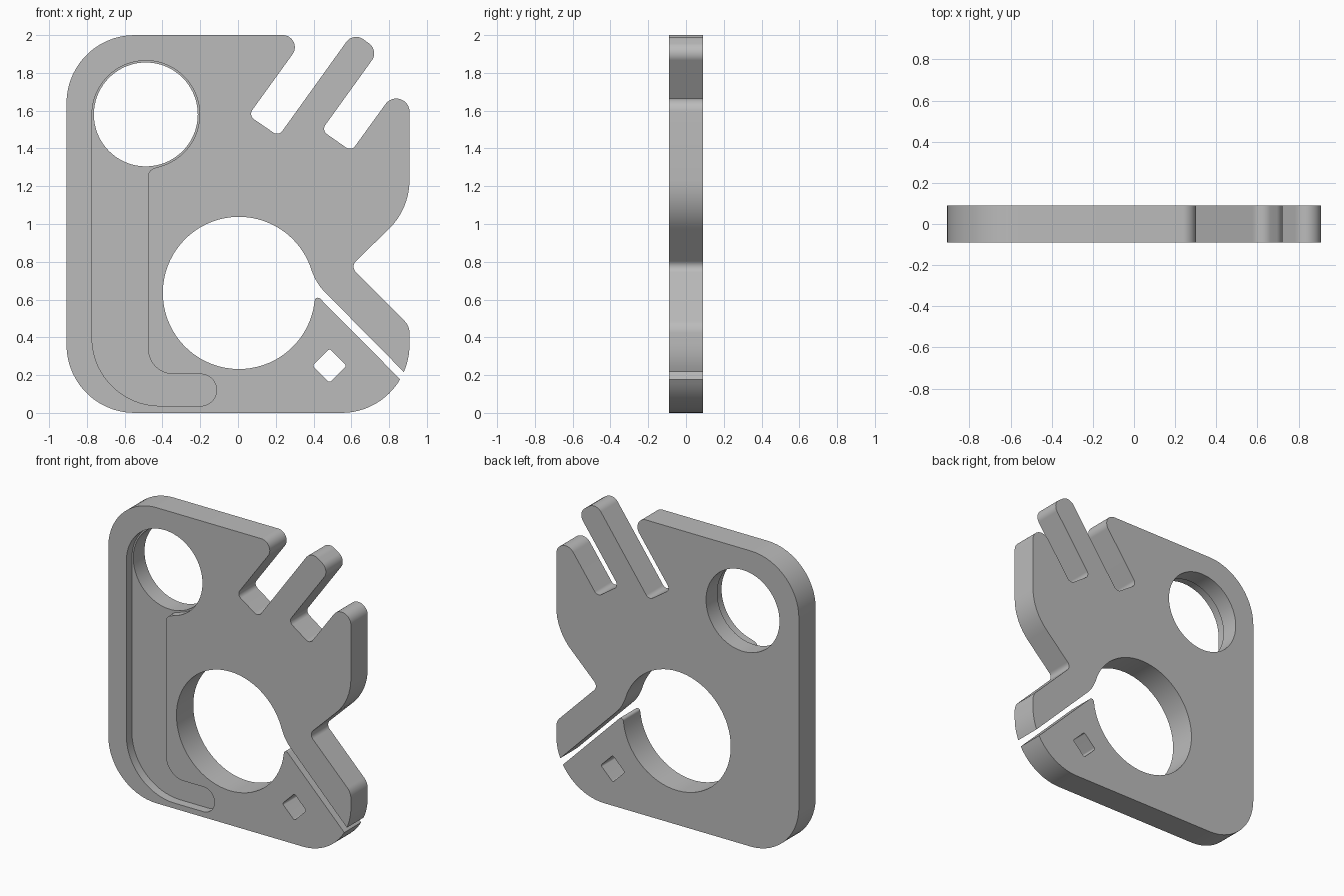
import bpy, bmesh
from math import radians, sin, cos, tan, pi, ceil, atan2
from mathutils import Vector

if "Cube" in bpy.data.objects:
    bpy.data.objects.remove(bpy.data.objects["Cube"])

HALF = 0.09            # half the plate thickness
GROOVE_DEPTH = 0.06

grey = bpy.data.materials.new("plain_grey")
grey.use_nodes = True
grey.diffuse_color = (0.5, 0.5, 0.5, 1)
grey.node_tree.nodes["Principled BSDF"].inputs["Base Color"].default_value = (0.5, 0.5, 0.5, 1)


def arc(cx, cz, r, start, end):
    """Points on an arc, angles in degrees, as unrounded corners."""
    n = max(2, ceil(abs(end - start) / 5))
    angles = [radians(start + (end - start) * i / n) for i in range(n + 1)]
    return [(cx + r * cos(a), cz + r * sin(a), 0) for a in angles]


def rounded(corners):
    """Replace each corner (x, z, radius) by a tangent fillet."""
    points = []
    for i, (x, z, r) in enumerate(corners):
        p = Vector((x, z))
        if r == 0:
            points.append(p)
            continue
        a = (Vector(corners[i - 1][:2]) - p).normalized()
        b = (Vector(corners[(i + 1) % len(corners)][:2]) - p).normalized()
        half = a.angle(b) / 2
        centre = p + (a + b).normalized() * (r / sin(half))
        t0 = p + a * (r / tan(half)) - centre
        t1 = p + b * (r / tan(half)) - centre
        start = atan2(t0.y, t0.x)
        sweep = (atan2(t1.y, t1.x) - start + pi) % (2 * pi) - pi
        n = max(3, ceil(abs(sweep) / radians(6)))
        for k in range(n + 1):
            ang = start + sweep * k / n
            points.append(centre + Vector((cos(ang), sin(ang))) * r)
    return points


def prism(name, corners, y0, y1):
    """Extrude an outline in the XZ plane from y0 to y1."""
    bm = bmesh.new()
    face = bm.faces.new([bm.verts.new((p.x, y0, p.y)) for p in rounded(corners)])
    ext = bmesh.ops.extrude_face_region(bm, geom=[face])
    moved = [v for v in ext["geom"] if isinstance(v, bmesh.types.BMVert)]
    bmesh.ops.translate(bm, verts=moved, vec=(0, y1 - y0, 0))
    bmesh.ops.recalc_face_normals(bm, faces=bm.faces)
    mesh = bpy.data.meshes.new(name)
    bm.to_mesh(mesh)
    bm.free()
    mesh.materials.append(grey)
    obj = bpy.data.objects.new(name, mesh)
    bpy.context.collection.objects.link(obj)
    return obj


# Plate outline, clockwise, with the fingers and the slit into the large bore
outline = [
    (-0.908, 0, 0.36), (-0.908, 2, 0.36), (0.362, 2, 0.064),
    (0.055, 1.575, 0.035), (0.215, 1.465, 0.035),      # first slot
    (0.611, 2.016, 0.064), (0.746, 1.918, 0.064),      # long finger tip
    (0.442, 1.496, 0.035), (0.6, 1.385, 0.035),        # second slot
    (0.908, 1.81, 0.07), (0.908, 1.08, 0.36),          # short finger
    (0.595, 0.775, 0.04), (0.908, 0.46, 0.09),         # side notch
]
outline += arc(0.548, 0.36, 0.36, 0, -23.5)
outline += [(0.42, 0.68, 0.27)]
outline += arc(0.005, 0.635, 0.403, 16.5, 353)
outline += [(0.411, 0.629, 0.017)]
outline += arc(0.548, 0.36, 0.36, -30.4, -90)
plate = prism("plate", outline, -HALF, HALF)

# Shallow front groove, following the round hole and ending at the bottom
groove = arc(-0.488, 1.58, 0.285, -75, 180) + [
    (-0.773, 0.037, 0.36), (-0.114, 0.037, 0.083), (-0.114, 0.205, 0.083),
    (-0.476, 0.205, 0.135), (-0.476, 1.285, 0.045)]

# Small square hole standing on its corner
d = 0.09
square = [(0.485 + x * d, 0.25 + z * d, 0.012)
          for x, z in ((1, 0), (0, 1), (-1, 0), (0, -1))]

cutters = [
    prism("groove_cutter", groove, -2 * HALF, GROOVE_DEPTH - HALF),
    prism("round_hole_cutter", arc(-0.488, 1.58, 0.275, 0, 355), -2 * HALF, 2 * HALF),
    prism("square_hole_cutter", square, -2 * HALF, 2 * HALF),
]

bpy.ops.object.select_all(action="DESELECT")
plate.select_set(True)
bpy.context.view_layer.objects.active = plate
for cutter in cutters:
    cutter.hide_render = True
    mod = plate.modifiers.new(cutter.name, "BOOLEAN")
    mod.operation = "DIFFERENCE"
    mod.solver = "EXACT"
    mod.object = cutter
    bpy.ops.object.modifier_apply(modifier=mod.name)
    bpy.data.objects.remove(cutter)

bpy.ops.object.shade_smooth_by_angle(angle=radians(30))
